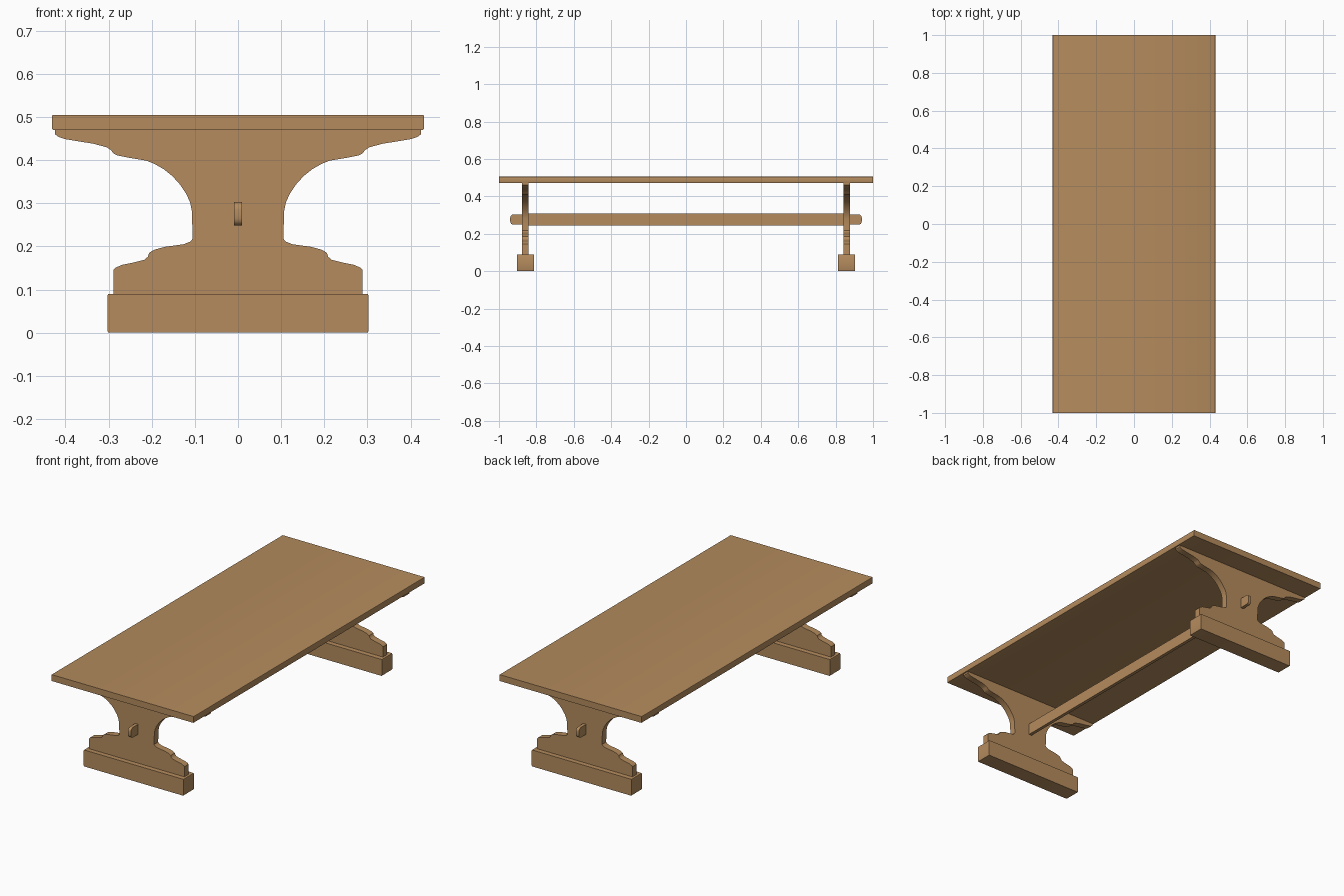
import bpy, bmesh
from mathutils import Vector

if "Cube" in bpy.data.objects:
    bpy.data.objects.remove(bpy.data.objects["Cube"])

wood = bpy.data.materials.new("warm oak")
wood.diffuse_color = (0.46, 0.26, 0.11, 1)
wood.use_nodes = True
wood.node_tree.nodes["Principled BSDF"].inputs["Base Color"].default_value = wood.diffuse_color


def finish(name, bm, smooth=False):
    bmesh.ops.recalc_face_normals(bm, faces=bm.faces)
    me = bpy.data.meshes.new(name)
    bm.to_mesh(me)
    bm.free()
    ob = bpy.data.objects.new(name, me)
    bpy.context.collection.objects.link(ob)
    me.materials.append(wood)
    if smooth:
        bpy.ops.object.select_all(action='DESELECT')
        ob.select_set(True)
        bpy.context.view_layer.objects.active = ob
        bpy.ops.object.shade_smooth_by_angle(angle=0.6)
    return ob


def box(name, lo, hi, bevel=0.0, axis=None, segments=2):
    """Box from corner to corner; optionally rounds the edges along one axis."""
    lo, hi = Vector(lo), Vector(hi)
    bm = bmesh.new()
    bmesh.ops.create_cube(bm, size=1)
    for v in bm.verts:
        v.co = (lo + hi) / 2 + v.co * (hi - lo)
    if bevel:
        edges = [e for e in bm.edges
                 if abs((e.verts[0].co - e.verts[1].co).normalized()[axis]) > 0.9]
        bmesh.ops.bevel(bm, geom=edges, offset=bevel, segments=segments,
                        profile=0.5, affect='EDGES')
    return finish(name, bm, smooth=bool(bevel))


def slab(name, outline, y0, y1):
    """Upright board: mirrored half outline (x, z) extruded along y."""
    pts = outline + [(-x, z) for x, z in reversed(outline)]
    bm = bmesh.new()
    face = bm.faces.new([bm.verts.new((x, y0, z)) for x, z in pts])
    ext = bmesh.ops.extrude_face_region(bm, geom=[face])
    for v in ext["geom"]:
        if isinstance(v, bmesh.types.BMVert):
            v.co.y = y1
    return finish(name, bm, smooth=True)


# half silhouette of the carved trestle, top to bottom
trestle = [(0.424, 0.47), (0.424, 0.460), (0.416, 0.454), (0.402, 0.449),
           (0.372, 0.444), (0.335, 0.438), (0.305, 0.430), (0.294, 0.423),
           (0.289, 0.416), (0.280, 0.411), (0.250, 0.405), (0.213, 0.399),
           (0.193, 0.391), (0.172, 0.379), (0.152, 0.363), (0.134, 0.343),
           (0.120, 0.322), (0.111, 0.302), (0.107, 0.282), (0.106, 0.25),
           (0.105, 0.218), (0.111, 0.211), (0.126, 0.205), (0.170, 0.199),
           (0.195, 0.192), (0.206, 0.185), (0.209, 0.176), (0.217, 0.169),
           (0.245, 0.162), (0.270, 0.157), (0.285, 0.150), (0.289, 0.145),
           (0.289, 0.09)]

# table top
box("table_top", (-0.431, -1, 0.47), (0.431, 1, 0.505), 0.003, 1)

# trestle legs, feet and the tenons that pass through them
for side, s in (("front", -1), ("back", 1)):
    slab(f"{side}_trestle", trestle, s * 0.859 - 0.018, s * 0.859 + 0.018)
    box(f"{side}_foot", (-0.302, s * 0.859 - 0.045, 0),
        (0.302, s * 0.859 + 0.045, 0.09), 0.003, 1)
    y0, y1 = sorted((s * 0.80, s * 0.94))
    box(f"{side}_tenon", (-0.009, y0, 0.248), (0.009, y1, 0.303), 0.018, 0, 4)

# long stretcher between the trestles
box("stretcher", (-0.009, -0.85, 0.245), (0.009, 0.85, 0.308))
